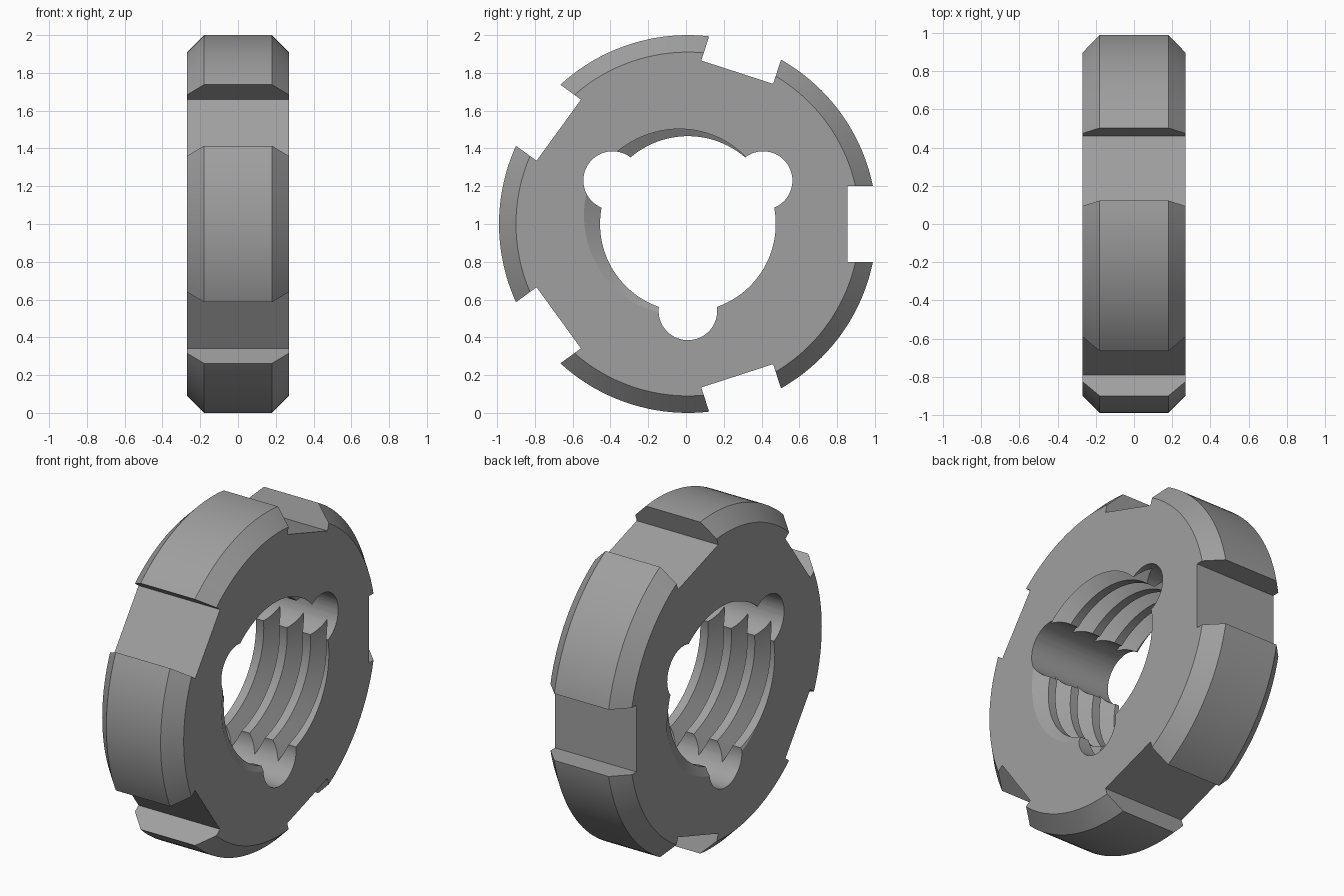
import bpy, bmesh, math
from mathutils import Matrix, Vector

if "Cube" in bpy.data.objects:
    bpy.data.objects.remove(bpy.data.objects["Cube"])

HALF, R_OUT, CHAMFER = 0.27, 1.0, 0.09      # ring body
R_CREST, R_ROOT, PITCH = 0.465, 0.56, 0.155  # internal thread
SEGS = 144
OFFSET = Vector((0, 0.01, 1))

steel = bpy.data.materials.new("steel_grey")
steel.diffuse_color = (0.35, 0.35, 0.35, 1)
steel.use_nodes = True
steel.node_tree.nodes["Principled BSDF"].inputs["Base Color"].default_value = steel.diffuse_color


def finish(name, bm):
    bmesh.ops.recalc_face_normals(bm, faces=bm.faces)
    me = bpy.data.meshes.new(name)
    bm.to_mesh(me)
    bm.free()
    me.materials.append(steel)
    ob = bpy.data.objects.new(name, me)
    ob.location = OFFSET
    bpy.context.collection.objects.link(ob)
    return ob


def ring_verts(bm, profile, angle, shift=0.0):
    """Profile points (x, radius) placed at an angle around the x axis."""
    return [bm.verts.new((x + shift, r * math.cos(angle), r * math.sin(angle)))
            for x, r in profile]


def skin(bm, rows, closed):
    n = len(rows[0])
    count = len(rows) if closed else len(rows) - 1
    for i in range(count):
        a, b = rows[i], rows[(i + 1) % len(rows)]
        for j in range(n):
            k = (j + 1) % n
            bm.faces.new((a[j], a[k], b[k], b[j]))
    if not closed:
        bm.faces.new(rows[0])
        bm.faces.new(rows[-1])


# Ring body with chamfered rims and a plain bore
bm = bmesh.new()
profile = [(-HALF, R_CREST), (-HALF, R_OUT - CHAMFER), (-HALF + CHAMFER, R_OUT),
           (HALF - CHAMFER, R_OUT), (HALF, R_OUT - CHAMFER), (HALF, R_CREST)]
skin(bm, [ring_verts(bm, profile, math.tau * i / SEGS) for i in range(SEGS)], True)
die = finish("threading_die", bm)
cutters = []

# Three round chip holes that break into the bore
for deg in (30, 150, 270):
    bm = bmesh.new()
    a = math.radians(deg)
    place = Matrix.Translation((0, 0.46 * math.cos(a), 0.46 * math.sin(a)))
    bmesh.ops.create_cone(bm, cap_ends=True, segments=64, radius1=0.155, radius2=0.155,
                          depth=1, matrix=place @ Matrix.Rotation(math.pi / 2, 4, 'Y'))
    cutters.append(finish("chip_hole_cutter", bm))

# Five square notches around the rim
for i in range(5):
    bm = bmesh.new()
    place = (Matrix.Rotation(math.tau * i / 5, 4, 'X') @ Matrix.Translation((0, 1.045, 0))
             @ Matrix.Diagonal((1, 0.4, 0.4, 1)))
    bmesh.ops.create_cube(bm, size=1, matrix=place)
    cutters.append(finish("notch_cutter", bm))

# Helical V groove cutter, its root meeting the right face near 165 degrees
bm = bmesh.new()
r_base = 0.452
base_w = PITCH / 3 * (R_ROOT - r_base) / (R_ROOT - R_CREST)
groove = [(-base_w, r_base), (0, R_ROOT), (base_w, r_base)]
rows = []
for i in range(-5 * SEGS, SEGS + 1):
    turn = i / SEGS
    rows.append(ring_verts(bm, groove, math.tau * turn + math.radians(166.1),
                           HALF + 0.0005 + PITCH * turn))
skin(bm, rows, False)
cutters.append(finish("thread_cutter", bm))

# Cut everything, then drop the cutters
bpy.context.view_layer.update()
bpy.context.view_layer.objects.active = die
die.select_set(True)
for c in cutters:
    c.hide_render = True
    mod = die.modifiers.new("cut", 'BOOLEAN')
    mod.operation, mod.solver, mod.object = 'DIFFERENCE', 'MANIFOLD', c
    bpy.ops.object.modifier_apply(modifier=mod.name)
for c in cutters:
    bpy.data.objects.remove(c)

bpy.ops.object.select_all(action='DESELECT')
die.select_set(True)
bpy.ops.object.shade_smooth_by_angle(angle=math.radians(25))
